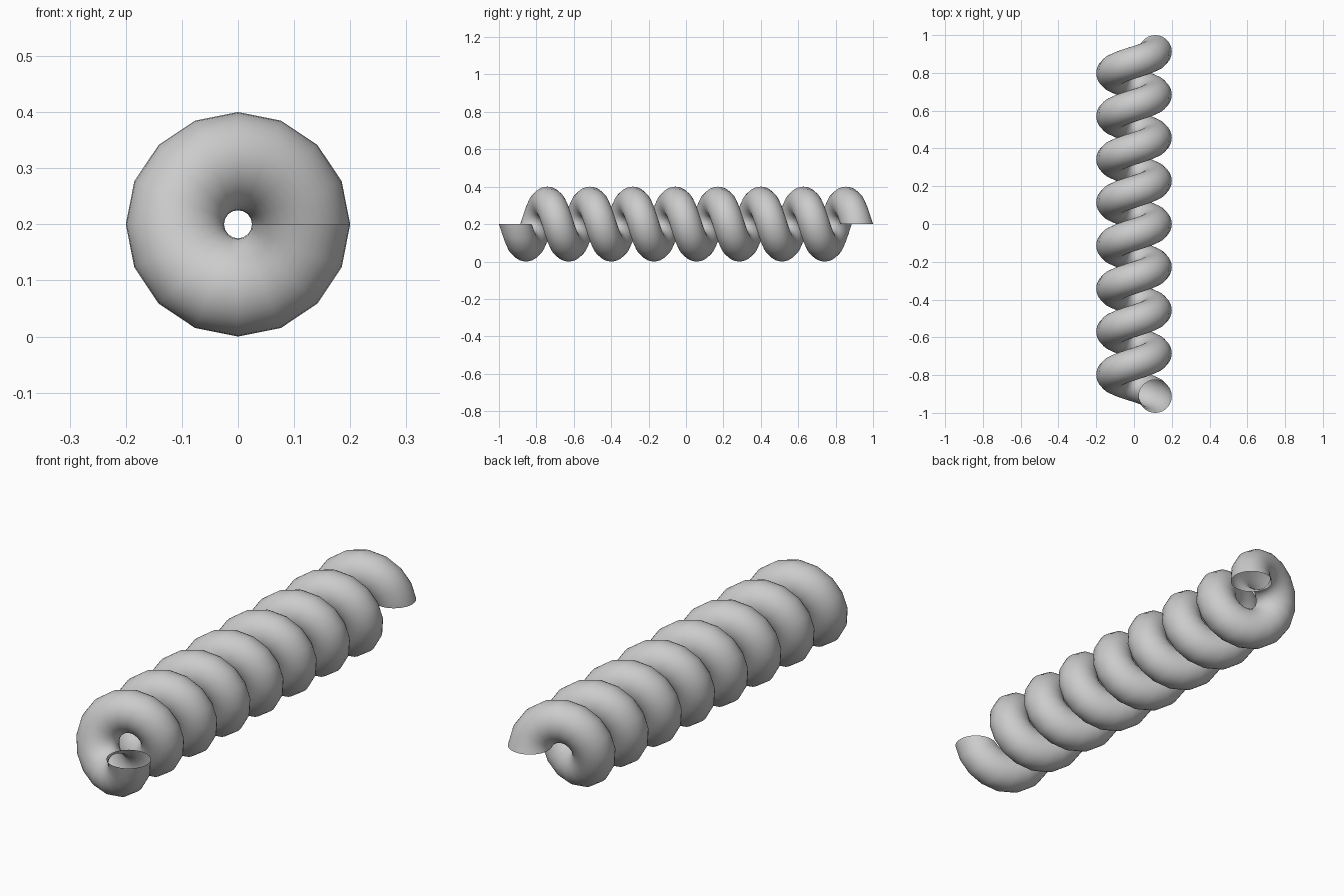
import bpy, bmesh
from math import pi, sin, cos
from mathutils import Matrix, Vector

if "Cube" in bpy.data.objects:
    bpy.data.objects.remove(bpy.data.objects["Cube"])

TUBE_R, COIL_R = 0.0875, 0.1125
TURNS, STEPS, SIDES = 8, 16, 32
LENGTH = 2.0 - 2 * TUBE_R
CENTRE_Z = 0.2

bm = bmesh.new()

# Horizontal circle swept around the y axis while advancing along it
profile = [Vector((COIL_R + TUBE_R * cos(2 * pi * i / SIDES),
                   TUBE_R * sin(2 * pi * i / SIDES), 0)) for i in range(SIDES)]
total = TURNS * STEPS
rings = []
for s in range(total + 1):
    turn = Matrix.Rotation(2 * pi * s / STEPS, 3, 'Y')
    shift = Vector((0, -LENGTH / 2 + LENGTH * s / total, CENTRE_Z))
    rings.append([bm.verts.new(turn @ p + shift) for p in profile])

# Tube wall, both ends left open
for a, b in zip(rings, rings[1:]):
    for i in range(SIDES):
        j = (i + 1) % SIDES
        bm.faces.new((a[i], b[i], b[j], a[j])).smooth = True

# Point the normals out of the tube
bm.normal_update()
bm.faces.ensure_lookup_table()
f = bm.faces[0]
if f.normal.dot(f.calc_center_median() - Vector((COIL_R, -LENGTH / 2, CENTRE_Z))) < 0:
    bmesh.ops.reverse_faces(bm, faces=bm.faces[:])

mesh = bpy.data.meshes.new("coil_spring")
bm.to_mesh(mesh)
bm.free()
bpy.context.collection.objects.link(bpy.data.objects.new("coil_spring", mesh))
